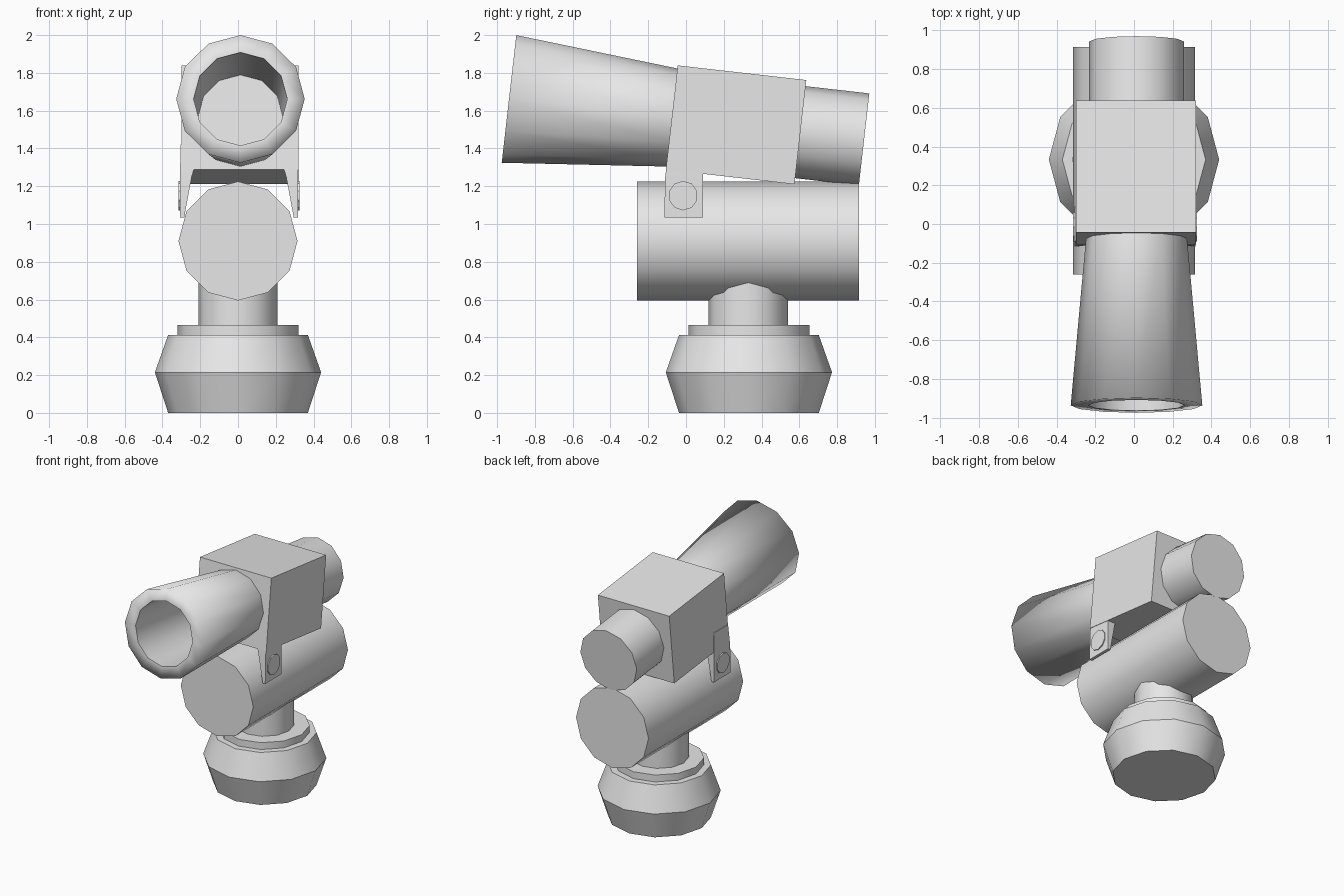
import bpy, bmesh, math
from mathutils import Vector

if "Cube" in bpy.data.objects:
    bpy.data.objects.remove(bpy.data.objects["Cube"])

grey = bpy.data.materials.new("light grey")
grey.diffuse_color = (0.8, 0.8, 0.8, 1)
grey.use_nodes = True
grey.node_tree.nodes["Principled BSDF"].inputs["Base Color"].default_value = grey.diffuse_color

TILT = math.radians(6.5)


def finish(bm, name, loc=(0, 0, 0), rot=(0, 0, 0), angle=35, recalc=True):
    """Turn a bmesh into a shaded, coloured object."""
    if recalc:
        bmesh.ops.recalc_face_normals(bm, faces=bm.faces)
    me = bpy.data.meshes.new(name)
    bm.to_mesh(me)
    bm.free()
    ob = bpy.data.objects.new(name, me)
    ob.location, ob.rotation_euler = loc, rot
    me.materials.append(grey)
    bpy.context.collection.objects.link(ob)
    bpy.ops.object.select_all(action='DESELECT')
    ob.select_set(True)
    bpy.context.view_layer.objects.active = ob
    bpy.ops.object.shade_smooth_by_angle(angle=math.radians(angle))
    return ob


def lathe(name, profile, loc, rot=(0, 0, 0), sides=12, cap=(True, True), angle=35):
    """Revolve (radius, height) points about local z; capped ends are flat."""
    bm = bmesh.new()
    rings = []
    for r, h in profile:
        rings.append([bm.verts.new((r * math.cos(2 * math.pi * i / sides),
                                    r * math.sin(2 * math.pi * i / sides), h))
                      for i in range(sides)])
    for a, b in zip(rings, rings[1:]):
        for i in range(sides):
            j = (i + 1) % sides
            bm.faces.new((a[i], a[j], b[j], b[i]))
    if cap[0]:
        bm.faces.new(rings[0][::-1])
    if cap[1]:
        bm.faces.new(rings[-1])
    # profiles are listed so that the winding already faces outwards
    return finish(bm, name, loc, rot, angle, recalc=False)


# Base with bulging waist, collar and neck
lathe("base", [(0.37, 0), (0.44, 0.215), (0.37, 0.412), (0.32, 0.412), (0.32, 0.466)],
      (0, 0.333, 0))
lathe("neck", [(0.21, 0.45), (0.21, 0.75)], (0, 0.33, 0))

# Horizontal body drum
lathe("body", [(0.315, 0), (0.315, 1.175)], (0, -0.26, 0.91),
      (math.radians(-90), 0, 0))

# Tilted scope: flared barrel, bore, housing block, eyepiece
front = Vector((0.013, -0.937, 1.662))
axis = Vector((0, math.cos(TILT), -math.sin(TILT)))
scope_rot = (math.radians(-90) - TILT, 0, 0)

lathe("barrel", [(0.248, 0), (0.34, 0), (0.26, 0.88)], front, scope_rot,
      cap=(False, False), angle=100)
lathe("bore", [(0.225, 0.85), (0.248, 0)], front, scope_rot, cap=(False, False))
lathe("lens", [(0.225, 0.851), (0.225, 0.85)], front, scope_rot, cap=(False, False))
bm = bmesh.new()
bmesh.ops.create_circle(bm, cap_ends=True, radius=0.226, segments=12)
bmesh.ops.reverse_faces(bm, faces=[f for f in bm.faces if f.normal.z > 0])
finish(bm, "lens_face", front + axis * 0.85, scope_rot, recalc=False)
lathe("eyepiece", [(0.245, 1.5), (0.245, 1.892)], front, scope_rot)

bm = bmesh.new()
bmesh.ops.create_cube(bm, size=1)
bmesh.ops.scale(bm, verts=bm.verts, vec=(0.62, 0.685, 0.555))
block_centre = front + axis * 1.21
block_centre.x = 0.01
finish(bm, "housing", block_centre, (-TILT, 0, 0))

# Wedge brackets with round pivots, one on each side
for side, label in ((1, "right"), (-1, "left")):
    bm = bmesh.new()
    levels = [(1.035, 0.29, 0.312, -0.115), (1.25, 0.25, 0.312, -0.11),
              (1.42, 0.2, 0.309, -0.088)]
    rings = [[bm.verts.new((0.005 + side * x, y, z)) for x, y in
              ((xi, yf), (xo, yf), (xo, 0.09), (xi, 0.09))]
             for z, xi, xo, yf in levels]
    for a, b in zip(rings, rings[1:]):
        for i in range(4):
            j = (i + 1) % 4
            bm.faces.new((a[i], a[j], b[j], b[i]))
    bm.faces.new(rings[0])
    bm.faces.new(rings[-1])
    finish(bm, label + "_bracket")
    lathe(label + "_pivot", [(0.078, 0), (0.078, 0.03)],
          (0.005 + side * 0.29, -0.015, 1.15), (0, side * math.radians(90), 0), sides=10)
